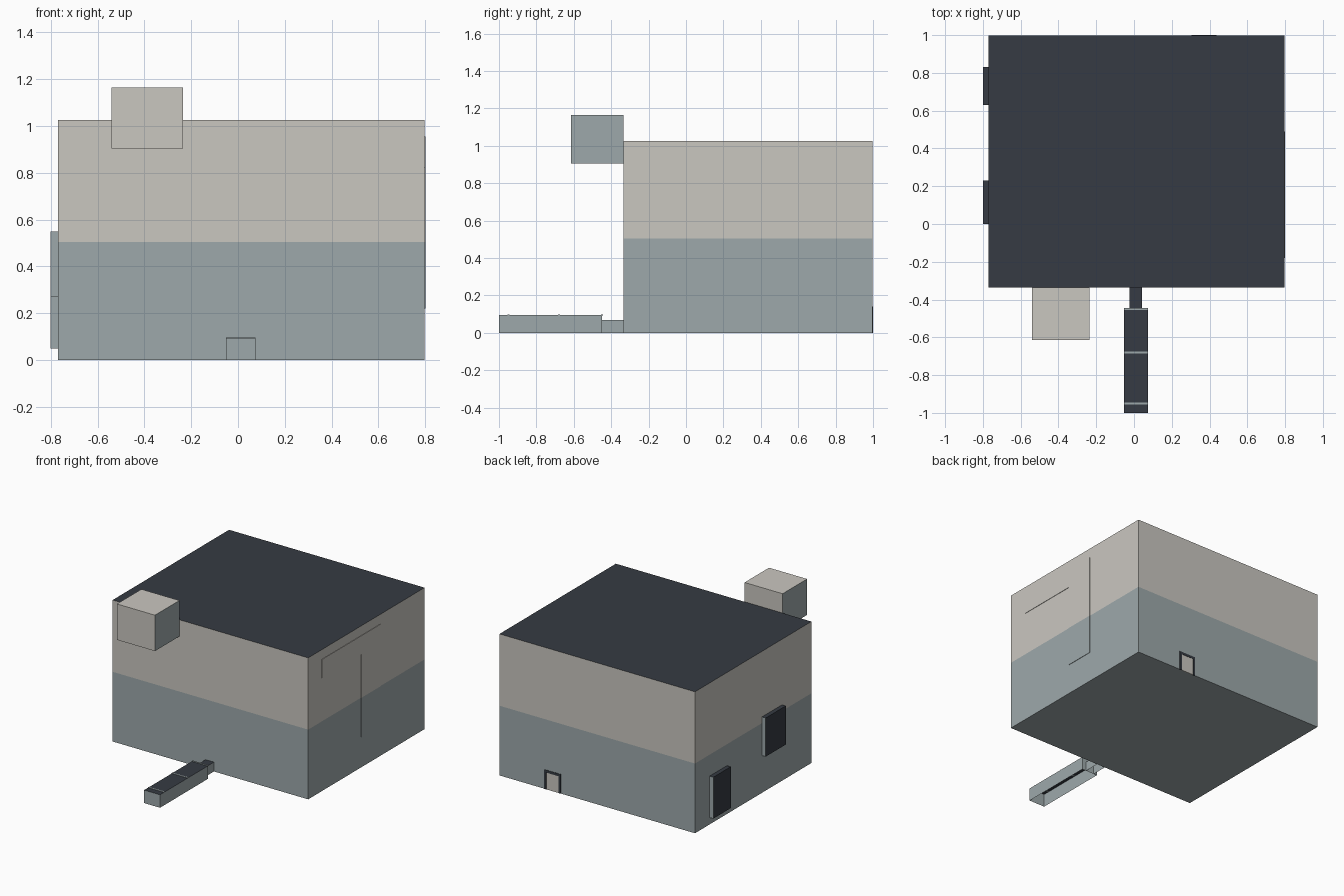
import bpy, bmesh
from mathutils import Vector

cube = bpy.data.objects.get("Cube")
if cube:
    bpy.data.objects.remove(cube, do_unlink=True)


def material(name, rgb):
    m = bpy.data.materials.new(name)
    m.use_nodes = True
    col = [(c / 255 / 12.92 if c < 11 else ((c / 255 + 0.055) / 1.055) ** 2.4) for c in rgb] + [1]
    m.diffuse_color = col
    m.node_tree.nodes["Principled BSDF"].inputs["Base Color"].default_value = col
    return m


MATS = [material("teal_grey", (158, 169, 171)),
        material("warm_beige", (202, 199, 192)),
        material("dark_slate", (54, 59, 67))]
TEAL, BEIGE, DARK = range(3)
SPLIT = 0.505


def finish(name, bm, rule):
    """Colour each face by rule(normal, centre) and make the object."""
    bmesh.ops.recalc_face_normals(bm, faces=bm.faces)
    for f in bm.faces:
        f.material_index = rule(f.normal, f.calc_center_median())
    me = bpy.data.meshes.new(name)
    bm.to_mesh(me)
    bm.free()
    for m in MATS:
        me.materials.append(m)
    ob = bpy.data.objects.new(name, me)
    bpy.context.collection.objects.link(ob)
    return ob


def split_at_band(bm):
    bmesh.ops.bisect_plane(bm, geom=bm.verts[:] + bm.edges[:] + bm.faces[:],
                           plane_co=(0, 0, SPLIT), plane_no=(0, 0, 1))


def box(name, x, y, z, rule, split=False, open_bottom=False):
    bm = bmesh.new()
    bmesh.ops.create_cube(bm, size=1)
    for v in bm.verts:
        v.co = Vector([a[0] if c < 0 else a[1] for a, c in zip((x, y, z), v.co)])
    bm.normal_update()
    if split:
        split_at_band(bm)
    if open_bottom:
        low = [f for f in bm.faces if f.normal.z < -0.5]
        bmesh.ops.delete(bm, geom=low, context='FACES_ONLY')
    return finish(name, bm, rule)


def wall_band(n, c):
    return BEIGE if c.z > SPLIT else TEAL


def dark_top(n, c):
    return DARK if n.z > 0.5 else TEAL


def solid(i):
    return lambda n, c: i


# Main building: two-tone walls under a flat dark roof
box("building", (-0.77, 0.797), (-0.335, 0.997), (0, 1.025),
    lambda n, c: DARK if n.z > 0.5 else wall_band(n, c), split=True)

# Hanging box on the front, teal on its flanks
box("front_box", (-0.54, -0.235), (-0.615, -0.335), (0.905, 1.165),
    lambda n, c: TEAL if abs(n.x) > 0.5 or n.z < -0.5 else BEIGE)

# Low duct running out from the front, open underneath
box("duct", (-0.052, 0.075), (-1, -0.45), (0, 0.094), dark_top, open_bottom=True)
box("duct_neck", (-0.025, 0.042), (-0.45, -0.335), (0, 0.068), dark_top, open_bottom=True)
for i, y in enumerate((-0.95, -0.68, -0.45)):
    box(f"duct_seam_{i + 1}", (-0.052, 0.075), (y - 0.005, y + 0.005), (0.093, 0.097), solid(TEAL))

# Shutters on the right-hand wall
for name, y, z in (("upper_shutter", (0, 0.23), (0.27, 0.55)),
                   ("lower_shutter", (0.63, 0.83), (0.05, 0.35))):
    box(name, (-0.8, -0.77), y, z,
        lambda n, c: DARK if n.x < -0.5 or n.z > 0.5 else TEAL)

# Thin hooked panel on the left-hand wall
bm = bmesh.new()
outline = [(-0.18, 0.82), (0.27, 0.82), (0.27, 0.22), (0.49, 0.22), (0.49, 0.955), (-0.18, 0.955)]
face = bm.faces.new([bm.verts.new((0.796, y, z)) for y, z in outline])
ext = bmesh.ops.extrude_face_region(bm, geom=[face])
bmesh.ops.translate(bm, vec=(0.004, 0, 0),
                    verts=[g for g in ext["geom"] if isinstance(g, bmesh.types.BMVert)])
split_at_band(bm)
finish("hooked_panel", bm, wall_band)

# Back door: dark frame around a pale leaf
box("door_leaf", (0.32, 0.42), (0.99, 0.998), (0, 0.125), solid(BEIGE))
for name, x, z in (("door_jamb_left", (0.42, 0.437), (0, 0.14)),
                   ("door_jamb_right", (0.305, 0.32), (0, 0.14)),
                   ("door_lintel", (0.32, 0.42), (0.122, 0.14))):
    box(name, x, (0.99, 1), z, solid(DARK))
